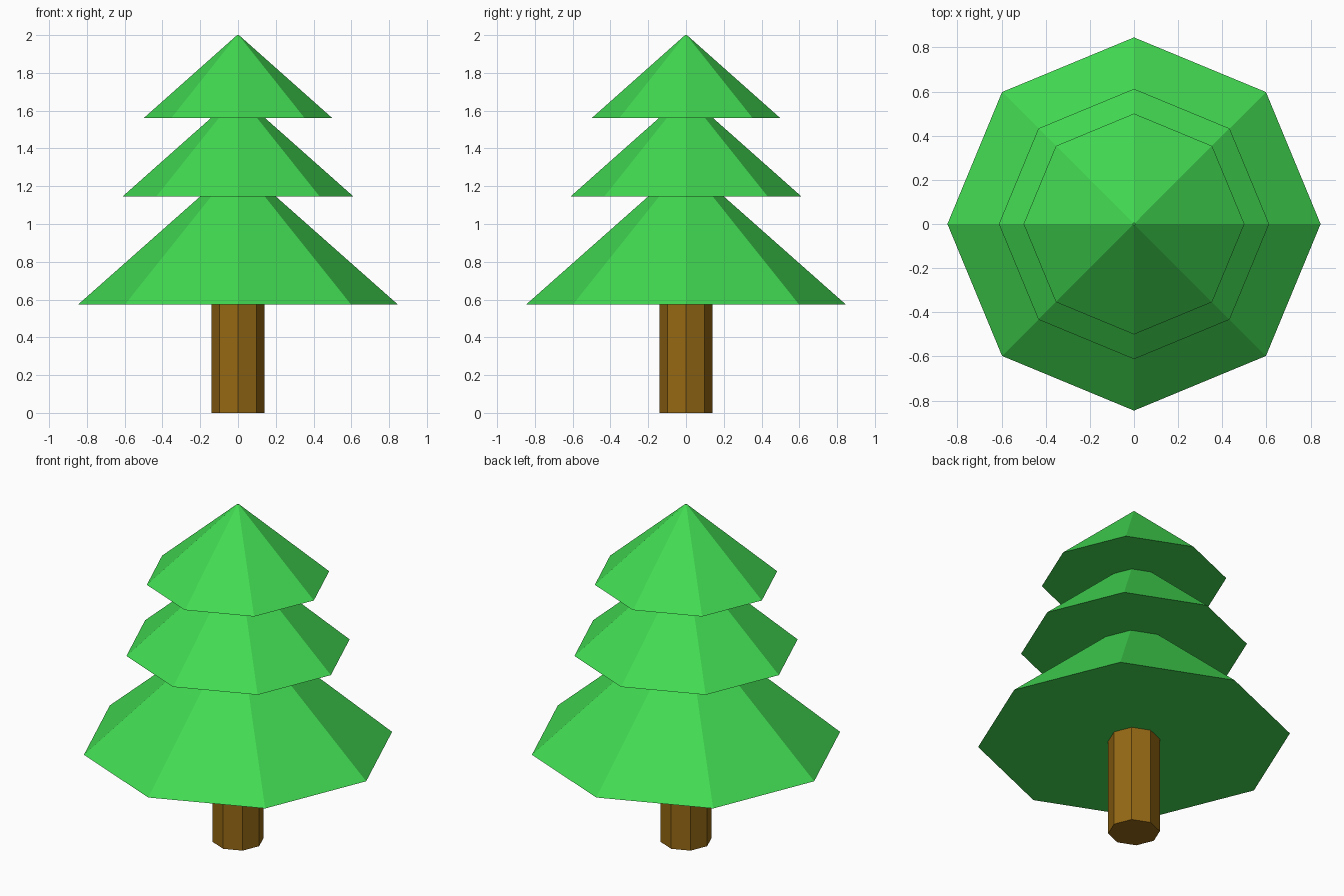
import bpy
import math

default_cube = bpy.data.objects.get("Cube")
if default_cube:
    bpy.data.objects.remove(default_cube, do_unlink=True)

SIDES = 8


def make_material(name, colour):
    mat = bpy.data.materials.new(name)
    mat.use_nodes = True
    mat.diffuse_color = colour
    mat.node_tree.nodes["Principled BSDF"].inputs["Base Color"].default_value = colour
    return mat


def add_tapered_part(name, bottom, top, radius, top_radius, mat):
    """Flat-shaded octagonal part with corners on the x and y axes."""
    bpy.ops.mesh.primitive_cone_add(
        vertices=SIDES, radius1=radius, radius2=top_radius,
        depth=top - bottom, location=(0, 0, (bottom + top) / 2))
    part = bpy.context.object
    part.name = name
    part.data.materials.append(mat)
    return part


leaf_green = make_material("leaf green", (0.054, 0.70, 0.084, 1))
bark_brown = make_material("bark brown", (0.30, 0.14, 0.007, 1))

# Trunk, ending just inside the lowest foliage tier
add_tapered_part("trunk", 0, 0.6, 0.14, 0.14, bark_brown)

# Foliage tiers share one slope, so each height follows from its radius
SLOPE = 0.88
tiers = [("lower_foliage", 0.575, 0.845),
         ("middle_foliage", 1.145, 0.612),
         ("upper_foliage", 1.56, 0.5)]
for name, bottom, radius in tiers:
    add_tapered_part(name, bottom, bottom + radius * SLOPE, radius, 0.005, leaf_green)
